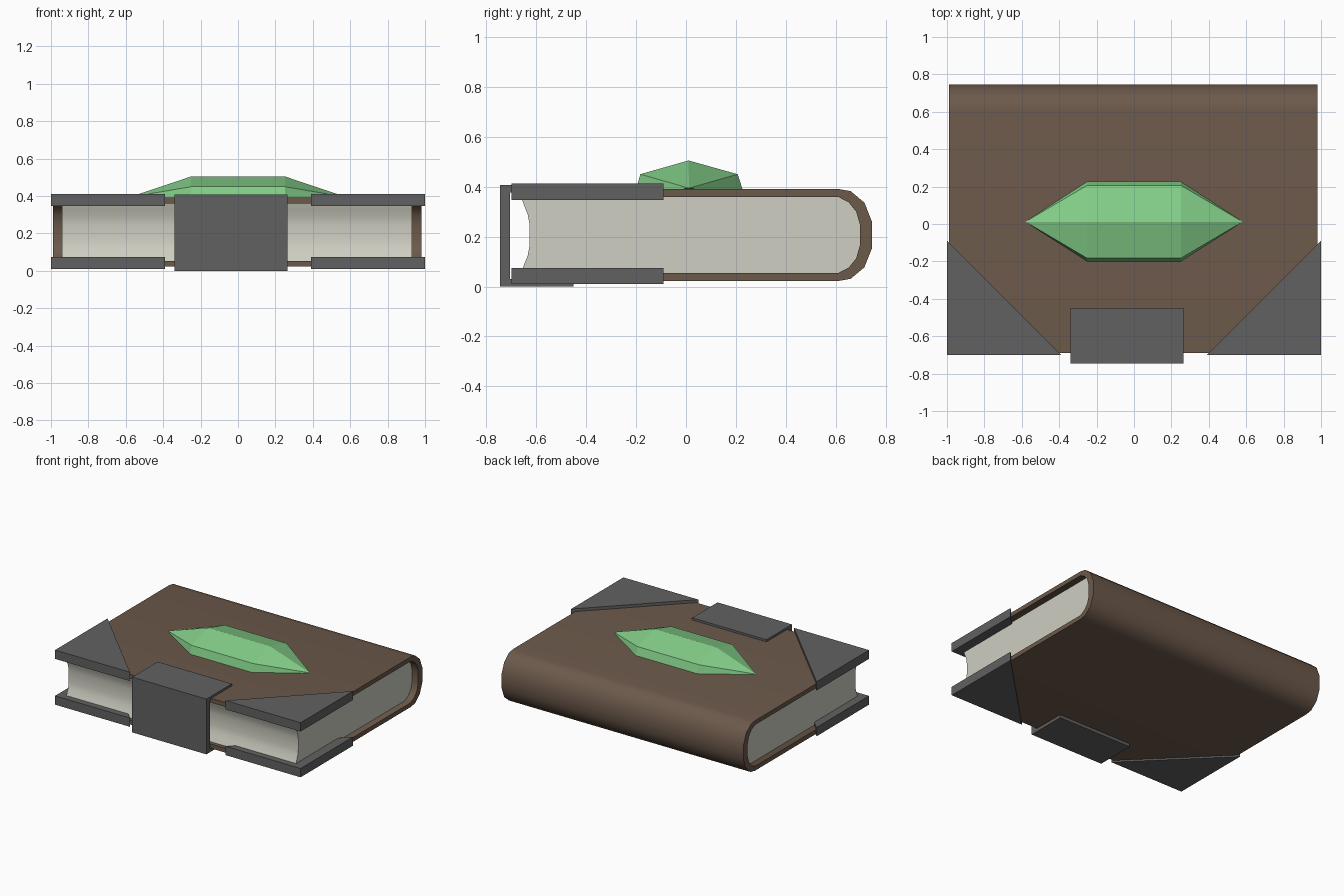
import bpy, bmesh, math

if "Cube" in bpy.data.objects:
    bpy.data.objects.remove(bpy.data.objects["Cube"])


def material(name, rgb):
    m = bpy.data.materials.new(name)
    m.diffuse_color = (*rgb, 1)
    m.use_nodes = True
    m.node_tree.nodes["Principled BSDF"].inputs["Base Color"].default_value = m.diffuse_color
    return m


LEATHER = material("leather", (0.15, 0.10, 0.07))
PAPER = material("paper", (0.62, 0.62, 0.54))
METAL = material("dark_metal", (0.12, 0.12, 0.12))
CRYSTAL = material("crystal", (0.23, 0.62, 0.25))


def finish(name, bm, mat, smooth=False):
    bmesh.ops.recalc_face_normals(bm, faces=bm.faces[:])
    me = bpy.data.meshes.new(name)
    bm.to_mesh(me)
    bm.free()
    me.materials.append(mat)
    ob = bpy.data.objects.new(name, me)
    bpy.context.collection.objects.link(ob)
    if smooth:
        bpy.ops.object.select_all(action='DESELECT')
        ob.select_set(True)
        bpy.context.view_layer.objects.active = ob
        bpy.ops.object.shade_smooth_by_angle(angle=math.radians(40))
    return ob


def prism(name, outline, direction, mat, smooth=False):
    """Extrude a closed 3D outline along a direction."""
    bm = bmesh.new()
    face = bm.faces.new([bm.verts.new(p) for p in outline])
    new = bmesh.ops.extrude_face_region(bm, geom=[face])["geom"]
    bmesh.ops.translate(bm, vec=direction,
                        verts=[v for v in new if isinstance(v, bmesh.types.BMVert)])
    return finish(name, bm, mat, smooth)


def along_x(name, yz, x0, x1, mat, smooth=False):
    return prism(name, [(x0, y, z) for y, z in yz], (x1 - x0, 0, 0), mat, smooth)


def mirror_z(half, mid=0.2065):
    """Complete a lower half profile with its reflection above mid height."""
    return half + [(y, 2 * mid - z) for y, z in reversed(half)]


# Wrapped cover with rounded spine
outer = mirror_z([(-0.69, 0.022), (0.61, 0.022), (0.66, 0.031), (0.715, 0.077), (0.746, 0.155)])
inner = mirror_z([(-0.69, 0.054), (0.61, 0.054), (0.652, 0.076), (0.682, 0.113), (0.697, 0.165)])
along_x("cover", outer + inner[::-1], -0.99, 0.98, LEATHER, True)

# Page block with a hollowed fore edge
fore = mirror_z([(-0.627, 0.165), (-0.634, 0.125), (-0.648, 0.09), (-0.661, 0.054)][::-1])
along_x("pages", inner[1:-1] + fore[::-1], -0.94, 0.93, PAPER, True)

# Triangular corner guards, top and bottom on both sides
for side, s in (("left", -1), ("right", 1)):
    for level, z in (("bottom", 0.01), ("top", 0.347)):
        prism(f"{side}_{level}_corner_guard",
              [(s, -0.70, z), (s * 0.39, -0.70, z), (s, -0.09, z)], (0, 0, 0.065), METAL)

# Clasp wrapping the fore edge
clasp = mirror_z([(-0.45, 0.03), (-0.45, 0.0), (-0.746, 0.0)], 0.2035)
clasp += [(-0.705, 0.377), (-0.705, 0.03)]
along_x("clasp", clasp, -0.34, 0.265, METAL)

# Faceted gem: two identical rings closed by pointed tips
bm = bmesh.new()
section = [(-0.205, 0.37), (-0.183, 0.45), (0.01, 0.505), (0.207, 0.45), (0.233, 0.37)]
rings = [[bm.verts.new((x, y, z)) for y, z in section] for x in (-0.25, 0.25)]
n = len(section)
for i in range(n):
    j = (i + 1) % n
    bm.faces.new((rings[0][i], rings[0][j], rings[1][j], rings[1][i]))
for ring, x in zip(rings, (-0.58, 0.58)):
    tip = bm.verts.new((x, 0.012, 0.394))
    for i in range(n):
        bm.faces.new((ring[i], ring[(i + 1) % n], tip))
finish("gem", bm, CRYSTAL)
